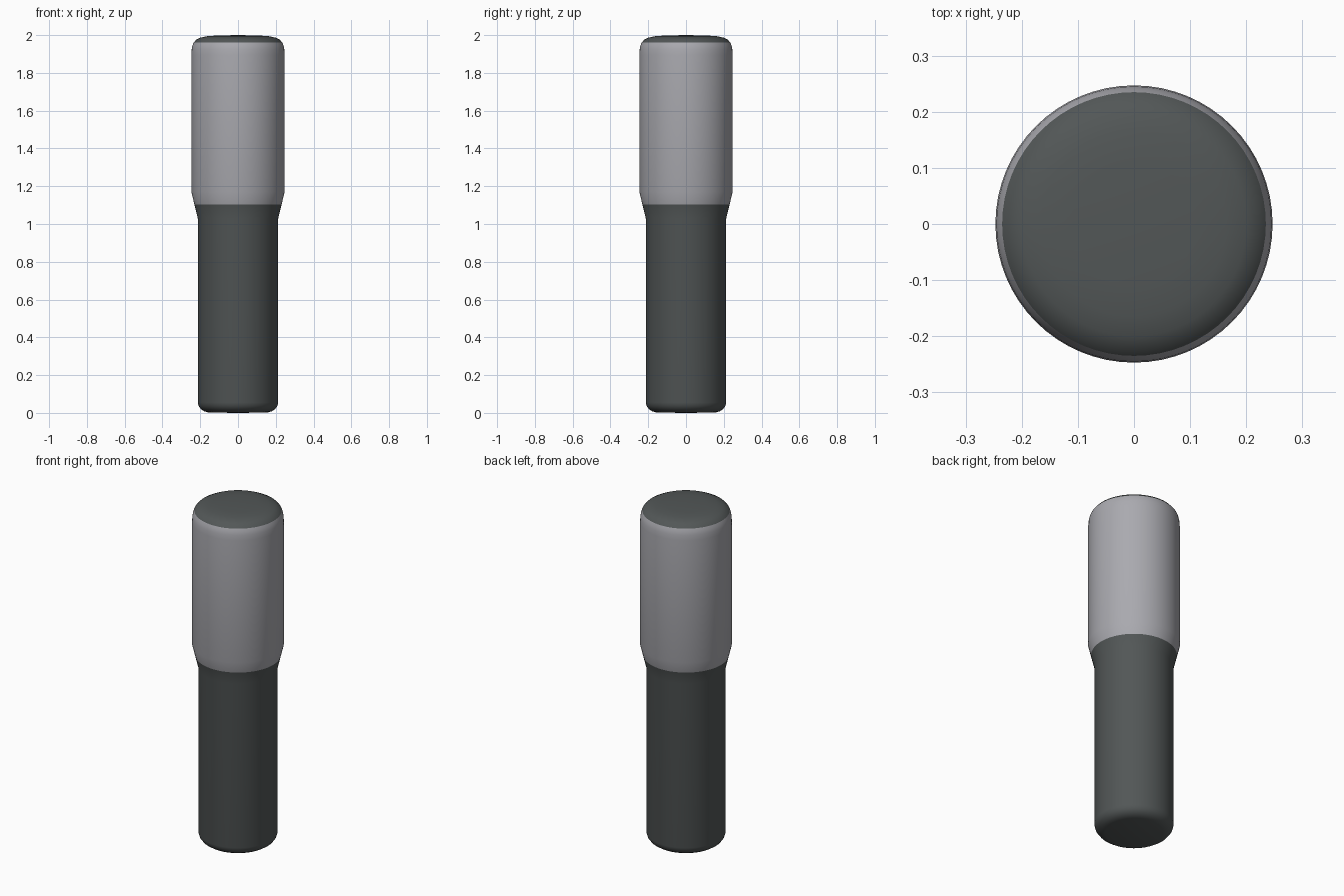
import bpy, bmesh, math

if "Cube" in bpy.data.objects:
    bpy.data.objects.remove(bpy.data.objects["Cube"])

SEGMENTS = 64


def material(name, rgb):
    m = bpy.data.materials.new(name)
    m.diffuse_color = (*rgb, 1.0)
    m.use_nodes = True
    m.node_tree.nodes["Principled BSDF"].inputs["Base Color"].default_value = m.diffuse_color
    return m


dark = material("dark grey", (0.085, 0.095, 0.095))
light = material("light grey", (0.40, 0.40, 0.43))


def lathe(name, profile, mat):
    """Spin (radius, height) points around z; radius 0 closes an end."""
    bm = bmesh.new()
    rings = []
    for r, z in profile:
        if r == 0:
            rings.append([bm.verts.new((0, 0, z))] * SEGMENTS)
        else:
            rings.append([bm.verts.new((r * math.cos(a), r * math.sin(a), z))
                          for a in (2 * math.pi * i / SEGMENTS for i in range(SEGMENTS))])
    for low, high in zip(rings, rings[1:]):
        for i in range(SEGMENTS):
            j = (i + 1) % SEGMENTS
            corners = dict.fromkeys((low[i], low[j], high[j], high[i]))
            bm.faces.new(list(corners))
    mesh = bpy.data.meshes.new(name)
    bm.to_mesh(mesh)
    bm.free()
    mesh.materials.append(mat)
    obj = bpy.data.objects.new(name, mesh)
    bpy.context.collection.objects.link(obj)
    bpy.context.view_layer.objects.active = obj
    obj.select_set(True)
    bpy.ops.object.shade_smooth_by_angle(angle=math.radians(40))
    obj.select_set(False)
    return obj


# Slim lower shaft with a rounded foot and the start of the flare
lathe("lower_shaft", [(0, 0), (0.155, 0.002), (0.178, 0.008), (0.196, 0.02),
                      (0.208, 0.036), (0.213, 0.055), (0.213, 1.03),
                      (0.231, 1.104)], dark)

# Wider sleeve: end of the flare, straight wall, rounded shoulder
lathe("upper_sleeve", [(0.231, 1.104), (0.247, 1.17), (0.247, 1.895),
                       (0.245, 1.925), (0.241, 1.945), (0.235, 1.96)], light)

# Softly domed cap
lathe("top_cap", [(0.235, 1.96), (0.222, 1.975), (0.20, 1.986),
                  (0.165, 1.994), (0.11, 1.998), (0, 2.0)], dark)
